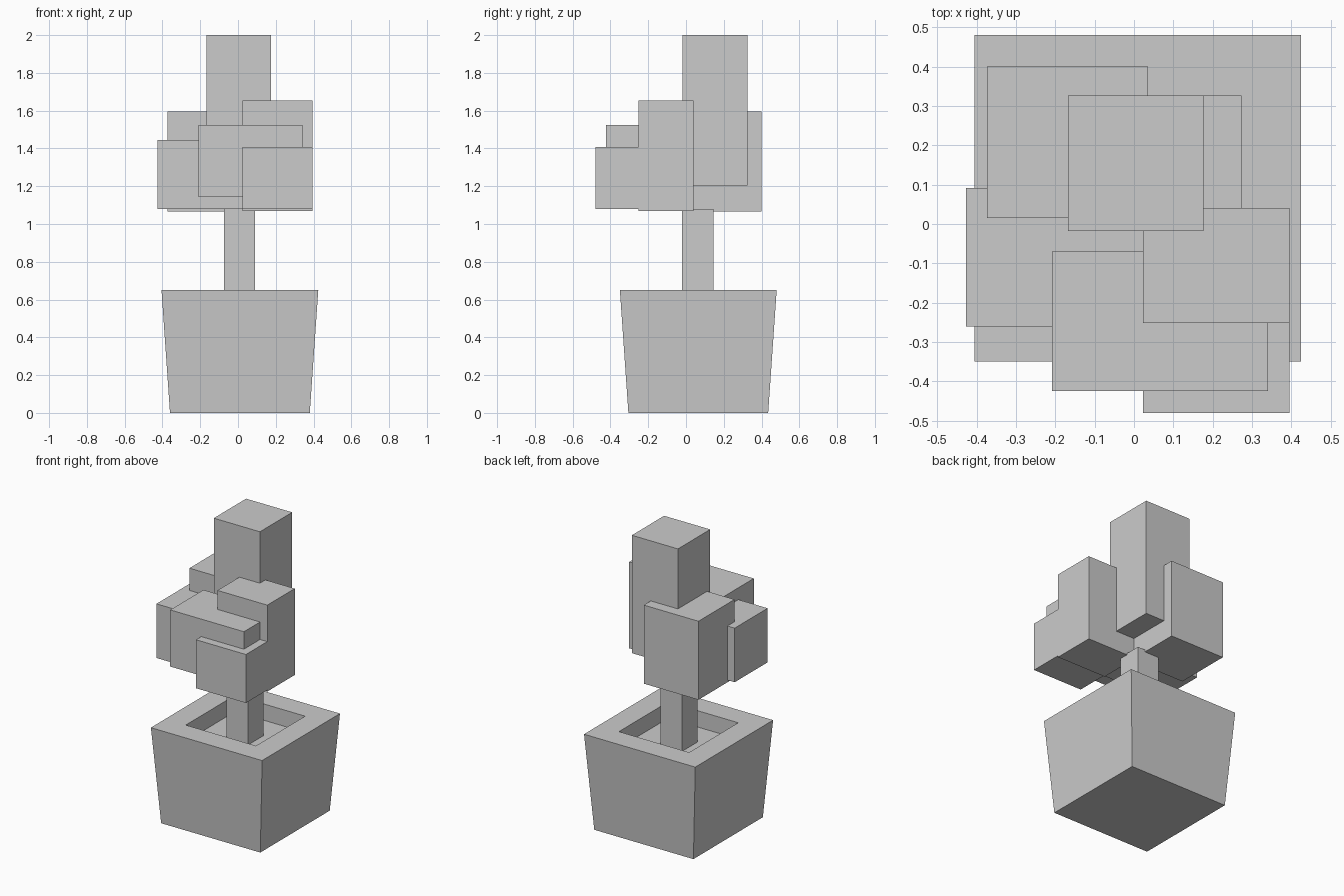
import bpy, bmesh

if "Cube" in bpy.data.objects:
    bpy.data.objects.remove(bpy.data.objects["Cube"])


def finish(name, bm):
    bmesh.ops.recalc_face_normals(bm, faces=bm.faces[:])
    mesh = bpy.data.meshes.new(name)
    bm.to_mesh(mesh)
    bm.free()
    obj = bpy.data.objects.new(name, mesh)
    bpy.context.collection.objects.link(obj)
    return obj


def box(name, x, y, z):
    bm = bmesh.new()
    bmesh.ops.create_cube(bm, size=1)
    for v in bm.verts:
        v.co = [lo + (c + 0.5) * (hi - lo) for c, (lo, hi) in zip(v.co, (x, y, z))]
    return finish(name, bm)


# Tapered pot: stacked square rings running up the outside, over the rim, down to the soil
def pot(name, cx, cy, rings):
    bm = bmesh.new()
    loops = [[bm.verts.new((cx + sx * h, cy + sy * h, z))
              for sx, sy in ((-1, -1), (1, -1), (1, 1), (-1, 1))] for h, z in rings]
    for a, b in zip(loops, loops[1:]):
        for i in range(4):
            j = (i + 1) % 4
            bm.faces.new((a[i], a[j], b[j], b[i]))
    bm.faces.new(loops[0][::-1])
    bm.faces.new(loops[-1])
    return finish(name, bm)


# Side profile in y and z, extruded along x
def extrude_profile(name, x0, x1, profile):
    bm = bmesh.new()
    face = bm.faces.new([bm.verts.new((x0, y, z)) for y, z in profile])
    ext = bmesh.ops.extrude_face_region(bm, geom=[face], use_keep_orig=True)
    verts = [g for g in ext["geom"] if isinstance(g, bmesh.types.BMVert)]
    bmesh.ops.translate(bm, verts=verts, vec=(x1 - x0, 0, 0))
    return finish(name, bm)


pot("pot", 0.01, 0.065, [(0.37, 0), (0.415, 0.65), (0.262, 0.65), (0.262, 0.54)])
box("trunk", (-0.073, 0.09), (-0.02, 0.145), (0.53, 1.08))

# Foliage blocks
box("foliage_top", (-0.168, 0.176), (-0.018, 0.326), (1.205, 2.0))
box("foliage_back_left", (-0.373, 0.035), (0.015, 0.4), (1.065, 1.595))
box("foliage_left", (-0.427, 0.03), (-0.26, 0.091), (1.08, 1.445))
box("foliage_front", (-0.209, 0.341), (-0.424, -0.07), (1.143, 1.525))

# Stepped foliage block on the right
extrude_profile("foliage_right", 0.023, 0.395, [
    (-0.48, 1.08), (-0.252, 1.08), (-0.252, 1.07), (0.041, 1.07),
    (0.041, 1.653), (-0.252, 1.653), (-0.252, 1.407), (-0.48, 1.407)])
